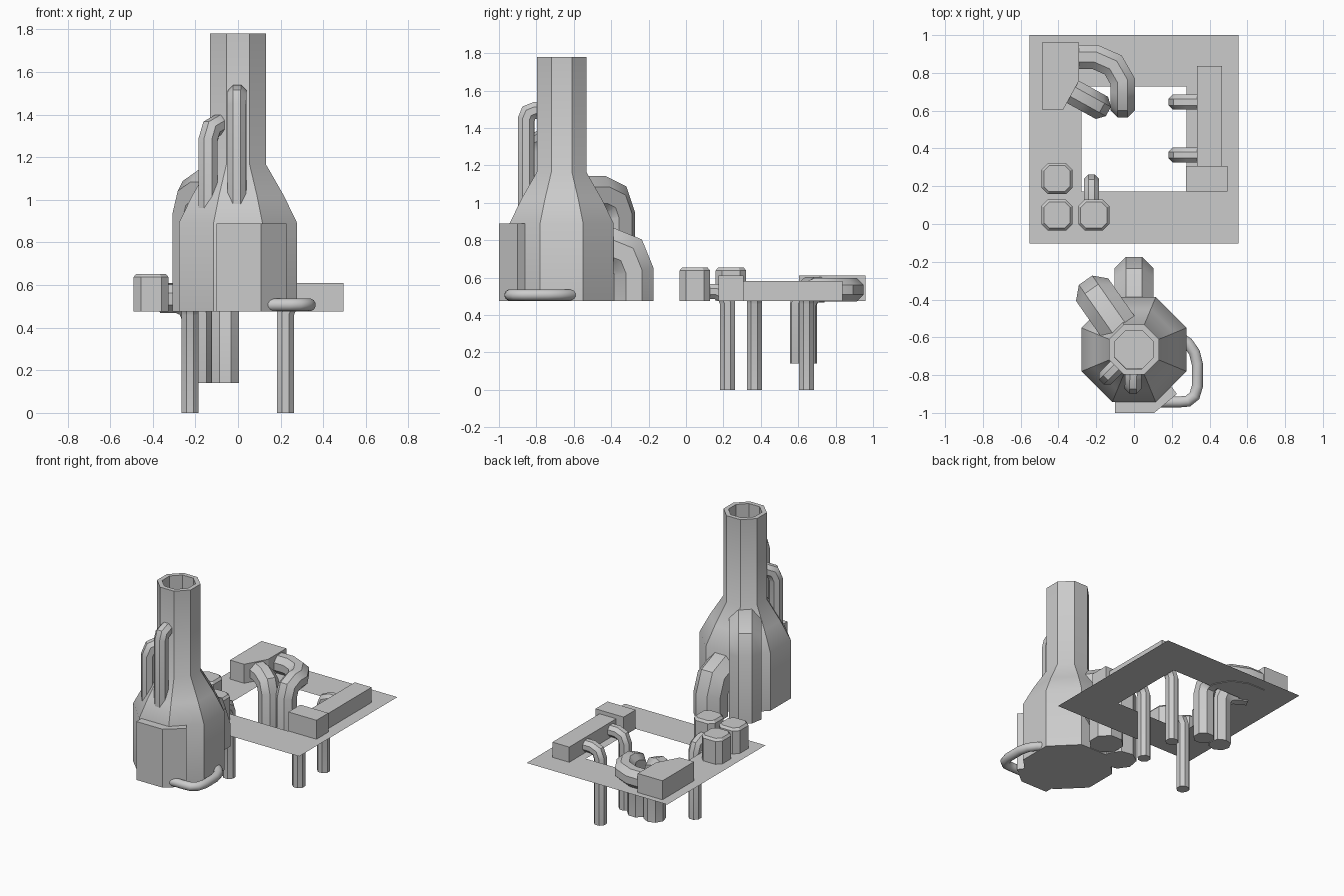
import bpy, bmesh, math
from mathutils import Vector

if "Cube" in bpy.data.objects:
    bpy.data.objects.remove(bpy.data.objects["Cube"])

grey = bpy.data.materials.new("plain grey")
grey.diffuse_color = (0.6, 0.6, 0.6, 1)
grey.use_nodes = True
grey.node_tree.nodes["Principled BSDF"].inputs["Base Color"].default_value = grey.diffuse_color
BASE = 0.475  # height of the platform


def finish(name, bm, smooth=True):
    bmesh.ops.recalc_face_normals(bm, faces=bm.faces)
    me = bpy.data.meshes.new(name)
    bm.to_mesh(me)
    bm.free()
    me.materials.append(grey)
    ob = bpy.data.objects.new(name, me)
    bpy.context.collection.objects.link(ob)
    if smooth:
        bpy.ops.object.select_all(action='DESELECT')
        ob.select_set(True)
        bpy.context.view_layer.objects.active = ob
        bpy.ops.object.shade_smooth_by_angle(angle=math.radians(35))
    return ob


def loft(name, rings, smooth=False):
    """Skin a list of equal-length point rings and cap both ends."""
    bm = bmesh.new()
    vs = [[bm.verts.new(p) for p in r] for r in rings]
    n = len(rings[0])
    for a, b in zip(vs, vs[1:]):
        for i in range(n):
            bm.faces.new((a[i], a[(i + 1) % n], b[(i + 1) % n], b[i]))
    bm.faces.new(vs[0])
    bm.faces.new(vs[-1])
    return finish(name, bm, smooth)


def prism(name, pts, z0, z1):
    return loft(name, [[(x, y, z) for x, y in pts] for z in (z0, z1)])


def box(name, x0, x1, y0, y1, z0, z1):
    return prism(name, [(x0, y0), (x1, y0), (x1, y1), (x0, y1)], z0, z1)


def octagon(cx, cy, apothem, z):
    r = apothem / math.cos(math.pi / 8)
    return [(cx + r * math.cos(math.pi * (k + .5) / 4),
             cy + r * math.sin(math.pi * (k + .5) / 4), z) for k in range(8)]


def tube(name, path, radius, sides=8):
    """Mitred pipe: the ring slides along each segment to the bend plane."""
    P = [Vector(p) for p in path]
    D = [(b - a).normalized() for a, b in zip(P, P[1:])]
    side = D[0].cross(Vector((0, 0, 1)))
    if side.length < 0.01:
        h = next((Vector((d.x, d.y, 0)) for d in D if abs(d.z) < .9), Vector((1, 0, 0)))
        side = h.cross(Vector((0, 0, 1)))
    side.normalize()
    up = side.cross(D[0])
    r = radius / math.cos(math.pi / sides)
    ring = []
    for k in range(sides):
        a = 2 * math.pi * (k + .5) / sides
        ring.append(P[0] + side * r * math.cos(a) + up * r * math.sin(a))
    rings = [ring]
    for i in range(1, len(P)):
        d = D[i - 1]
        nrm = d if i == len(P) - 1 else (d + D[i]).normalized()
        ring = [v + d * ((P[i] - v).dot(nrm) / d.dot(nrm)) for v in ring]
        rings.append(ring)
    return loft(name, rings, True)


# Bottle-shaped furnace with hollow chimney
FY = -0.665
profile = [(0.278, BASE), (0.278, 0.89), (0.215, 1.02), (0.132, 1.165),
           (0.132, 1.78), (0.102, 1.78), (0.102, 1.2)]
loft("furnace_body", [octagon(0, FY, a, z) for a, z in profile], True)

# Front casing wrapped round one corner
prism("furnace_casing", [(-0.1, -0.9), (-0.1, -1), (0.107, -1), (0.227, -0.9),
                         (0.17, -0.82), (0.1, -0.85)], BASE, 0.89)

# Round loop pipe at the furnace foot
tube("loop_pipe", [(x, y, 0.507) for x, y in
                   [(0.24, -0.6), (0.285, -0.63), (0.32, -0.68), (0.335, -0.74),
                    (0.335, -0.86), (0.32, -0.91), (0.285, -0.938), (0.24, -0.942),
                    (0.14, -0.942)]], 0.029, 12)


# Pipes that rise from the ground and bend into the furnace
def riser(name, x, y, z0, z1, reach, bend, radius):
    d = Vector((-x, FY - y)).normalized()
    steps = [(0, z0), (0, z1 - bend), (.29 * bend, z1 - .29 * bend), (bend, z1), (reach, z1)]
    tube(name, [(x + d.x * s, y + d.y * s, z) for s, z in steps], radius)


riser("rear_duct", 0, -0.278, BASE, 0.762, 0.25, 0.13, 0.104)
riser("rear_left_duct", -0.197, -0.383, BASE, 1.04, 0.27, 0.11, 0.104)
riser("front_small_pipe", -0.005, -0.855, 0.94, 1.495, 0.09, 0.05, 0.044)
riser("front_left_small_pipe", -0.141, -0.806, 0.93, 1.355, 0.1, 0.075, 0.044)

# Square platform with a square opening
bm = bmesh.new()
zp = BASE - 0.001
outer = [bm.verts.new((x, y, zp)) for x, y in [(-.553, -.103), (.553, -.103), (.553, 1), (-.553, 1)]]
inner = [bm.verts.new((x, y, zp)) for x, y in [(-.278, .172), (.278, .172), (.278, .728), (-.278, .728)]]
for i in range(4):
    j = (i + 1) % 4
    bm.faces.new((outer[i], outer[j], inner[j], inner[i]))
finish("platform", bm, False)


# Three small tanks with cut corners and bevelled tops
def cut_square(cx, cy, h, c, z):
    pts = [(h, -h + c), (h, h - c), (h - c, h), (-h + c, h),
           (-h, h - c), (-h, -h + c), (-h + c, -h), (h - c, -h)]
    return [(cx + x, cy + y, z) for x, y in pts]


for i, (x, y) in enumerate([(-0.408, 0.24), (-0.408, 0.047), (-0.213, 0.047)]):
    loft(f"tank_{i + 1}", [cut_square(x, y, 0.082, 0.034, BASE),
                           cut_square(x, y, 0.082, 0.034, 0.637),
                           cut_square(x, y, 0.069, 0.028, 0.653)])

# Right-hand blocks and rear left block
box("long_block", 0.333, 0.465, 0.3, 0.836, BASE, 0.583)
box("end_block", 0.275, 0.496, 0.173, 0.308, BASE, 0.61)
prism("corner_block", [(-0.487, 0.605), (-0.375, 0.605), (-0.292, 0.757),
                       (-0.292, 0.96), (-0.487, 0.96)], BASE, 0.61)


# Pipes that leave a block and drop through the opening
def drop(name, x, y, dx, dy, length, z, z0, bend, radius):
    d = Vector((dx, dy)).normalized()
    steps = [(-length, z), (-bend, z), (-.29 * bend, z - .29 * bend), (0, z - bend), (0, z0)]
    tube(name, [(x + d.x * s, y + d.y * s, h) for s, h in steps], radius)


for i, y in enumerate((0.365, 0.645)):
    drop(f"right_drop_pipe_{i + 1}", 0.222, y, -1, 0, 0.15, 0.525, 0, 0.06, 0.04)
drop("tank_drop_pipe", -0.225, 0.222, 0, 1, 0.12, 0.525, 0, 0.06, 0.04)
drop("angled_drop_pipe", -0.194, 0.628, 0.87, -0.48, 0.18, 0.535, 0.14, 0.08, 0.067)
tube("curved_drop_pipe", [(-0.33, 0.884, 0.535), (-0.205, 0.884, 0.535), (-0.11, 0.842, 0.535),
                          (-0.06, 0.755, 0.535), (-0.06, 0.705, 0.535), (-0.06, 0.65, 0.512),
                          (-0.06, 0.628, 0.455), (-0.06, 0.628, 0.14)], 0.064)
